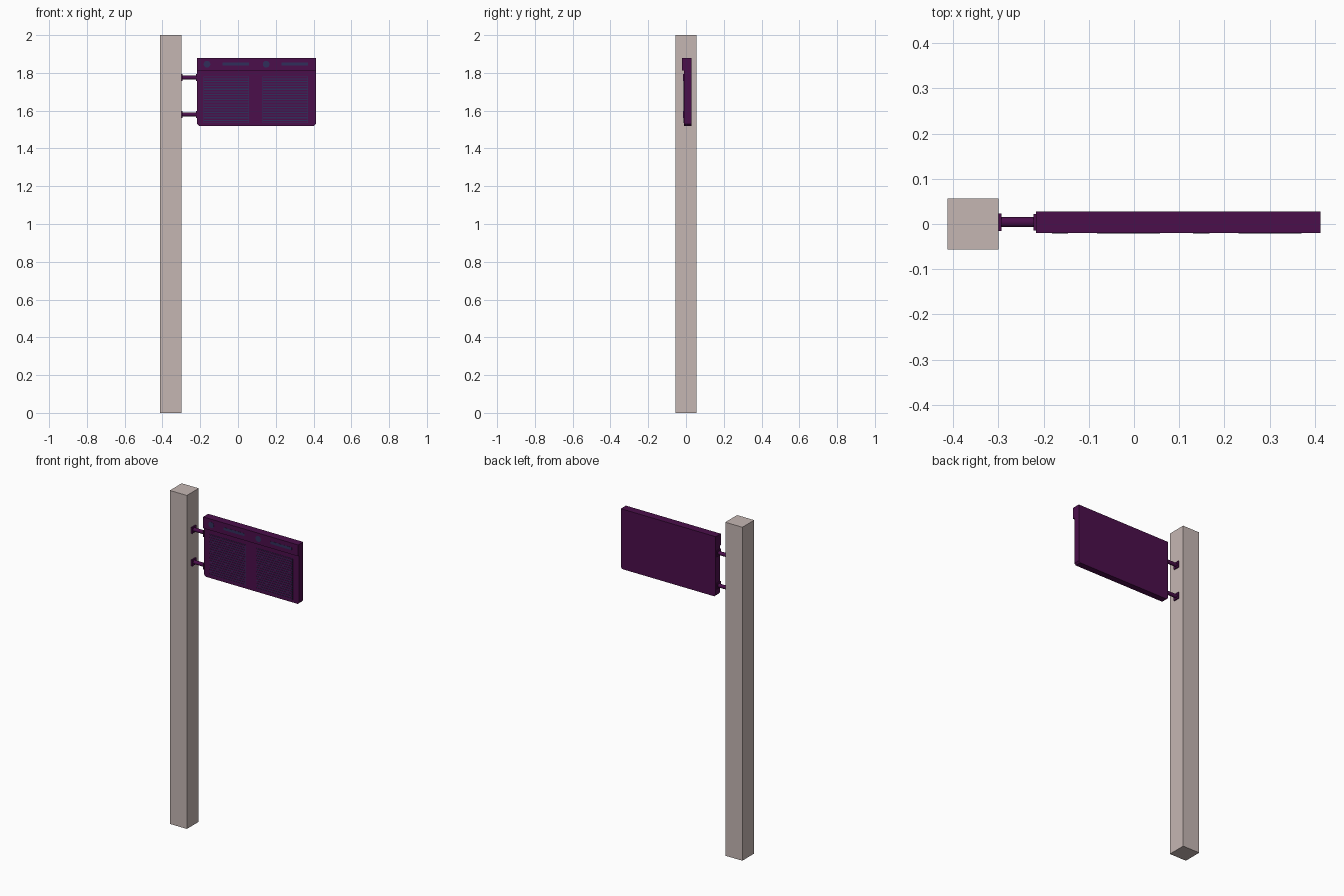
import bpy, bmesh, math

if "Cube" in bpy.data.objects:
    bpy.data.objects.remove(bpy.data.objects["Cube"])


def material(name, rgb):
    m = bpy.data.materials.new(name)
    m.diffuse_color = (*rgb, 1)
    m.use_nodes = True
    m.node_tree.nodes["Principled BSDF"].inputs["Base Color"].default_value = m.diffuse_color
    return m


STONE = material("beige_concrete", (0.56, 0.47, 0.45))
PURPLE = material("dark_purple", (0.070, 0.0045, 0.070))
BLUE = material("dark_blue", (0.030, 0.028, 0.105))


def finish(name, bm, mat):
    bmesh.ops.recalc_face_normals(bm, faces=bm.faces)
    me = bpy.data.meshes.new(name)
    bm.to_mesh(me)
    bm.free()
    me.materials.append(mat)
    ob = bpy.data.objects.new(name, me)
    bpy.context.collection.objects.link(ob)
    return ob


def add_box(bm, x, y, z):
    vs = bmesh.ops.create_cube(bm, size=1)["verts"]
    for v in vs:
        for i, (a, b) in enumerate((x, y, z)):
            v.co[i] = a if v.co[i] < 0 else b


def box(name, x, y, z, mat):
    bm = bmesh.new()
    add_box(bm, x, y, z)
    return finish(name, bm, mat)


def prism(name, pts, y0, y1, mat):
    """Extrude an xz outline along y."""
    bm = bmesh.new()
    f = bm.faces.new([bm.verts.new((x, y0, z)) for x, z in pts])
    ext = bmesh.ops.extrude_face_region(bm, geom=[f])["geom"]
    for v in ext:
        if isinstance(v, bmesh.types.BMVert):
            v.co.y = y1
    return finish(name, bm, mat)


def disc(x, z, r, n=16):
    return [(x + r * math.cos(2 * math.pi * i / n),
             z + r * math.sin(2 * math.pi * i / n)) for i in range(n)]


# Square post
box("post", (-0.413, -0.300), (-0.056, 0.056), (0, 2), STONE)

# Board with clipped lower corners, and a deeper header above it
L, R, B, M, T, C = -0.217, 0.413, 1.52, 1.812, 1.88, 0.010
prism("board", [(L, M), (L, B + C), (L + C, B), (R - C, B), (R, B + C), (R, M)],
      -0.010, 0.028, PURPLE)
box("header", (L, R), (-0.020, 0.028), (M, T), PURPLE)

# Two columns: header badge and dash, plus a striped panel below
for side, x0 in (("left", -0.182), ("right", 0.131)):
    x1 = x0 + 0.240
    prism(side + "_badge", disc(x0 + 0.018, 1.846, 0.018), -0.021, -0.019, BLUE)
    box(side + "_dash", (x0 + 0.100, x1), (-0.021, -0.019), (1.838, 1.854), BLUE)
    box(side + "_panel", (x0, x1), (-0.012, -0.009), (1.535, 1.782), BLUE)
    bm = bmesh.new()
    rows = 18
    pitch = 0.247 / rows
    for i in range(rows):
        z = 1.535 + (i + 0.5) * pitch
        add_box(bm, (x0 + 0.002, x1 - 0.002), (-0.0135, -0.011),
                (z - pitch * 0.3, z + pitch * 0.3))
    finish(side + "_slats", bm, PURPLE)

# Brackets: round arm between two square flanges
for level, z in (("upper", 1.775), ("lower", 1.58)):
    for end, xa, xb, h in (("post", -0.300, -0.293, 0.019), ("board", -0.222, -0.216, 0.018)):
        box(f"{level}_{end}_flange", (xa, xb), (0.004 - h, 0.004 + h),
            (z - h, z + h), PURPLE)
    bpy.ops.mesh.primitive_cylinder_add(vertices=16, radius=0.011, depth=0.076,
                                        location=(-0.257, 0.004, z),
                                        rotation=(0, math.pi / 2, 0))
    arm = bpy.context.object
    arm.name = level + "_arm"
    arm.data.materials.append(PURPLE)
    bpy.ops.object.shade_smooth_by_angle()
